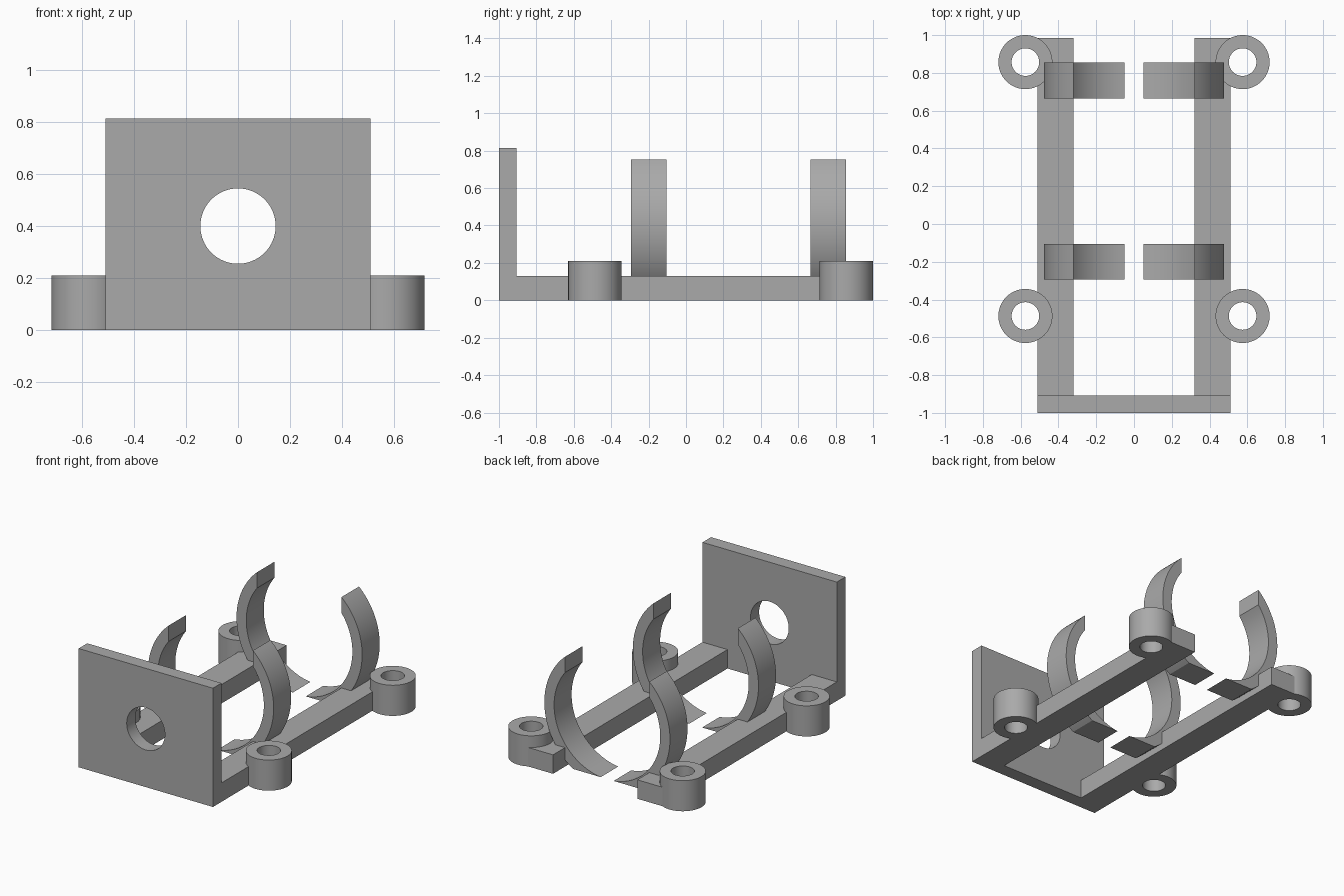
import bpy
import bmesh
from math import acos, asin, cos, sin, radians

old = bpy.data.objects.get("Cube")
if old:
    bpy.data.objects.remove(old, do_unlink=True)

grey = bpy.data.materials.new("plain grey")
grey.use_nodes = True
colour = (0.4, 0.4, 0.4, 1)
grey.diffuse_color = colour
grey.node_tree.nodes["Principled BSDF"].inputs["Base Color"].default_value = colour


def make_object(name, bm):
    bmesh.ops.recalc_face_normals(bm, faces=bm.faces[:])
    mesh = bpy.data.meshes.new(name)
    bm.to_mesh(mesh)
    bm.free()
    mesh.materials.append(grey)
    obj = bpy.data.objects.new(name, mesh)
    bpy.context.collection.objects.link(obj)
    return obj


def box(name, low, high):
    bm = bmesh.new()
    bmesh.ops.create_cube(bm, size=1)
    for v in bm.verts:
        v.co = [(a + b) / 2 + c * (b - a) for a, b, c in zip(low, high, v.co)]
    return make_object(name, bm)


def cylinder(name, radius, depth, location, tilt=0):
    bm = bmesh.new()
    bmesh.ops.create_cone(bm, cap_ends=True, segments=64, radius1=radius,
                          radius2=radius, depth=depth)
    obj = make_object(name, bm)
    obj.location = location
    obj.rotation_euler.x = tilt
    return obj


def activate(obj):
    bpy.ops.object.select_all(action='DESELECT')
    obj.select_set(True)
    bpy.context.view_layer.objects.active = obj


def drill(obj, cutter):
    mod = obj.modifiers.new("hole", 'BOOLEAN')
    mod.operation = 'DIFFERENCE'
    mod.solver = 'EXACT'
    mod.object = cutter
    activate(obj)
    bpy.ops.object.modifier_apply(modifier=mod.name)


def smooth(obj):
    activate(obj)
    bpy.ops.object.shade_smooth_by_angle(angle=radians(30))


def clip(name, side, y0, y1):
    # Curved arm: ring section cut flat at the base and upright at the tip
    centre, outer, inner, tip, steps = 0.4, 0.477, 0.403, 0.32, 40
    bm = bmesh.new()
    rows = []
    for i in range(steps + 1):
        row = []
        for r, y in ((outer, y0), (outer, y1), (inner, y1), (inner, y0)):
            start, end = -asin(centre / r), acos(tip / r)
            a = start + (end - start) * i / steps
            row.append(bm.verts.new((side * r * cos(a), y, centre + r * sin(a))))
        rows.append(row)
    for a, b in zip(rows, rows[1:]):
        for k in range(4):
            n = (k + 1) % 4
            bm.faces.new((a[k], a[n], b[n], b[k]))
    bm.faces.new(rows[0])
    bm.faces.new(rows[-1])
    smooth(make_object(name, bm))


# End plate with a round opening
plate = box("end_plate", (-0.51, -1, 0), (0.51, -0.907, 0.815))
cutter = cylinder("plate_cutter", 0.145, 0.4, (0, -0.95, 0.4), radians(90))
drill(plate, cutter)
bpy.data.objects.remove(cutter, do_unlink=True)
smooth(plate)

for side, label in ((1, "left"), (-1, "right")):
    # Side rail
    xs = sorted((side * 0.32, side * 0.51))
    rail = box(label + "_rail", (xs[0], -0.907, 0), (xs[1], 0.985, 0.13))

    # Screw bosses, drilled through
    for place, y in (("front", -0.487), ("back", 0.857)):
        x = side * 0.575
        boss = cylinder(f"{label}_{place}_boss", 0.143, 0.21, (x, y, 0.105))
        cutter = cylinder("boss_cutter", 0.073, 0.6, (x, y, 0.105))
        drill(boss, cutter)
        drill(rail, cutter)
        bpy.data.objects.remove(cutter, do_unlink=True)
        smooth(boss)

    # Spring clips
    for place, y in (("front", -0.295), ("back", 0.665)):
        clip(f"{label}_{place}_clip", side, y, y + 0.19)
